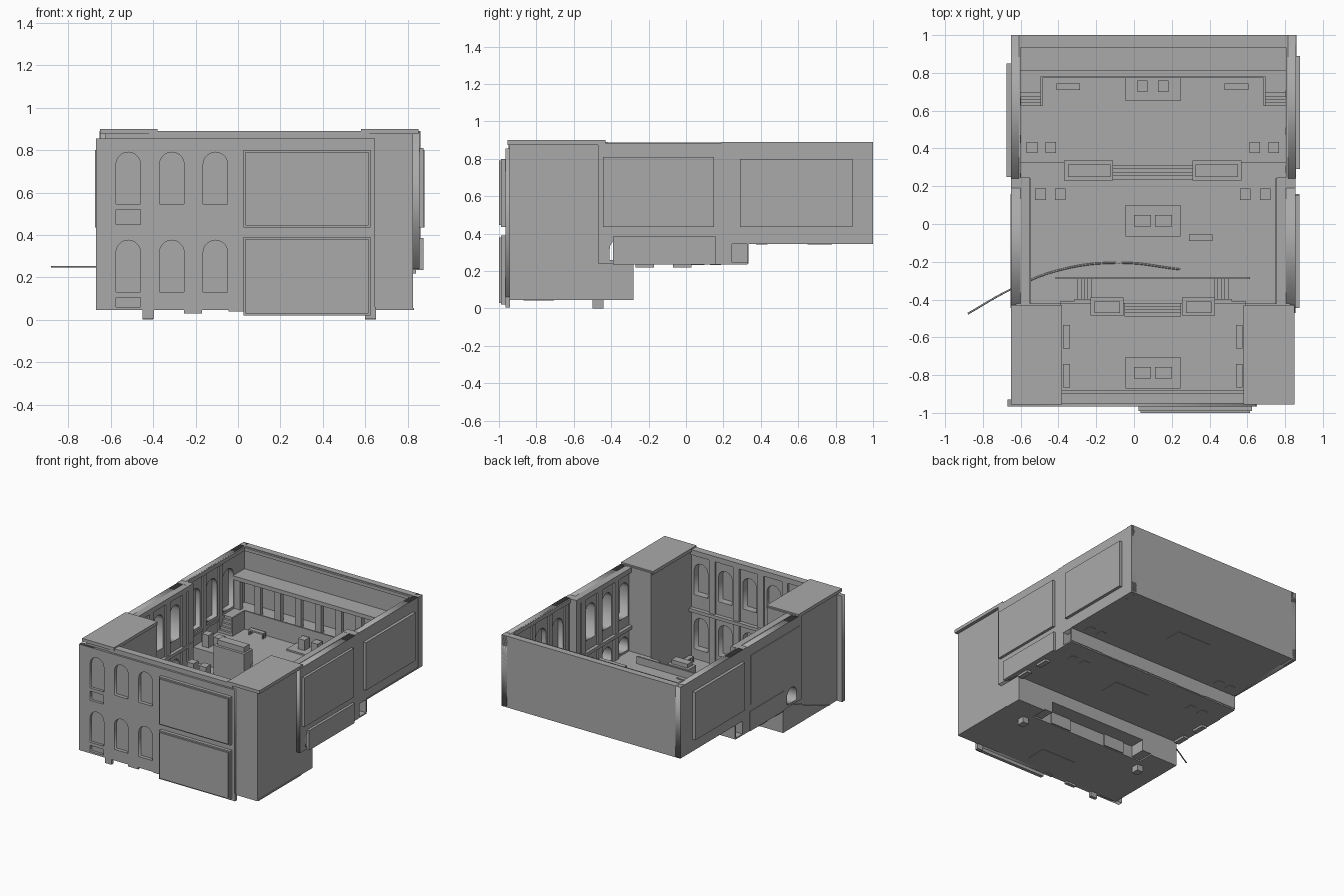
import bpy, math
from mathutils import Matrix

stone = bpy.data.materials.new("grey stone")
stone.diffuse_color = (0.4, 0.4, 0.4, 1)


def mesh_object(name, mesh):
    ob = bpy.data.objects.new(name, mesh)
    mesh.materials.clear()
    mesh.materials.append(stone)
    bpy.context.collection.objects.link(ob)
    return ob


def box(name, x0, x1, y0, y1, z0, z1):
    v = [(x, y, z) for x in (x0, x1) for y in (y0, y1) for z in (z0, z1)]
    f = [(0, 1, 3, 2), (4, 6, 7, 5), (0, 4, 5, 1), (2, 3, 7, 6), (0, 2, 6, 4), (1, 5, 7, 3)]
    me = bpy.data.meshes.new(name)
    me.from_pydata(v, [], f)
    return mesh_object(name, me)


def pair(name, x0, x1, *rest):
    """Box on the left plus its mirror about the hall's axis x = 0.1."""
    box("left_" + name, x0, x1, *rest)
    box("right_" + name, 0.2 - x1, 0.2 - x0, *rest)


def rect(u0, u1, v0, v1):
    return [(u0, v0), (u1, v0), (u1, v1), (u0, v1)]


def arch(c, w, v0, v1):
    r = w / 2
    top = [(c + r * math.cos(math.pi * i / 10), v1 - r + r * math.sin(math.pi * i / 10)) for i in range(11)]
    return [(c - r, v0), (c + r, v0)] + top


def pierced_wall(name, outline, holes, axis, a, b):
    """Flat wall with holes, standing between a and b along the given axis."""
    cu = bpy.data.curves.new(name, 'CURVE')
    cu.dimensions, cu.fill_mode, cu.extrude = '2D', 'BOTH', (b - a) / 2
    for loop in [outline] + holes:
        sp = cu.splines.new('POLY')
        sp.points.add(len(loop) - 1)
        for p, (u, v) in zip(sp.points, loop):
            p.co = (u, v, 0, 1)
        sp.use_cyclic_u = True
    tmp = bpy.data.objects.new(name, cu)
    bpy.context.collection.objects.link(tmp)
    dg = bpy.context.evaluated_depsgraph_get()
    me = bpy.data.meshes.new_from_object(tmp.evaluated_get(dg))
    bpy.data.objects.remove(tmp)
    m = (a + b) / 2
    if axis == 'y':
        me.transform(Matrix(((1, 0, 0, 0), (0, 0, -1, m), (0, 1, 0, 0), (0, 0, 0, 1))))
    else:
        me.transform(Matrix(((0, 0, 1, m), (1, 0, 0, 0), (0, 1, 0, 0), (0, 0, 0, 1))))
    return mesh_object(name, me)


# floors, stepping up from front to back
box("front_floor", -0.62, 0.83, -0.94, -0.42, 0.045, 0.055)
box("stair_landing", -0.39, 0.59, -0.40, -0.28, 0.14, 0.15)
box("landing_riser", -0.39, 0.59, -0.42, -0.40, 0.045, 0.15)
box("landing_back_wall", -0.39, 0.59, -0.29, -0.28, 0.14, 0.285)
box("middle_floor", -0.65, 0.855, -0.28, 0.33, 0.235, 0.245)
box("back_riser", -0.65, 0.855, 0.325, 0.335, 0.245, 0.355)
box("back_floor", -0.65, 0.86, 0.33, 1.0, 0.345, 0.355)

# towers beside the front hall
pair("tower", -0.625, -0.39, -0.945, -0.42, 0.045, 0.89)
pair("tower_base", -0.625, -0.39, -0.42, -0.28, 0.045, 0.245)
pair("tower_cap", -0.65, -0.38, -0.955, -0.43, 0.875, 0.90)
pair("landing_side", -0.39, -0.315, -0.41, -0.28, 0.055, 0.245)
pair("underside_post", -0.45, -0.40, -0.50, -0.44, 0.0, 0.05)

# front facade with two rows of arched windows
fc = [-0.5175 + 0.2055 * k for k in range(6)]
holes = [rect(-0.575, -0.46, 0.45, 0.52), rect(-0.575, -0.46, 0.06, 0.105)]
for c in fc:
    holes += [arch(c, 0.116, 0.13, 0.375), arch(c, 0.116, 0.545, 0.79)]
pierced_wall("front_facade", rect(-0.67, 0.645, 0.045, 0.855), holes, 'y', -0.965, -0.93)
holes = [h for c in fc[1:] for h in (arch(c, 0.116, 0.13, 0.375), arch(c, 0.116, 0.545, 0.79))]
pierced_wall("front_inner_wall", rect(-0.39, 0.59, 0.05, 0.86), holes, 'y', -0.93, -0.91)
box("front_window_backing", -0.625, 0.0, -0.938, -0.932, 0.05, 0.85)
box("front_wall_cornice", -0.42, 0.62, -0.95, -0.895, 0.85, 0.89)
box("front_gallery_ledge", -0.39, 0.59, -0.91, -0.88, 0.42, 0.445)
for z0, z1 in ((0.02, 0.39), (0.435, 0.80)):
    box("front_outer_panel", 0.025, 0.625, -0.99, -0.965, z0, z1)
    box("front_panel_face", 0.035, 0.615, -1.0, -0.99, z0 + 0.01, z1 - 0.01)
for i in range(4):
    x = fc[1] + 0.103 + 0.2055 * i
    box("front_pilaster", x - 0.025, x + 0.025, -0.91, -0.895, 0.055, 0.85)
for x0, x1, z in ((-0.45, -0.395, 0.005), (-0.255, -0.17, 0.03), (-0.045, 0.025, 0.04), (0.60, 0.65, 0.005)):
    box("facade_pier_foot", x0, x1, -0.965, -0.94, z, 0.06)

# side walls: two-storey middle part, one-storey back part
for side in ("left", "right"):
    left = side == "left"
    X = (lambda x: x) if left else (lambda x: 0.205 - x)

    def sbox(name, xa, xb, *rest):
        box(side + "_" + name, min(X(xa), X(xb)), max(X(xa), X(xb)), *rest)

    mid = [-0.35, -0.15, 0.05]
    back = [0.35, 0.55, 0.75] if left else [0.39, 0.59, 0.79]
    holes = [h for c in mid for h in (arch(c, 0.116, 0.26, 0.375), arch(c, 0.116, 0.52, 0.79))]
    xa, xb = sorted((X(-0.65), X(-0.57)))
    pierced_wall(side + "_middle_wall", rect(-0.47, 0.24, 0.24, 0.885), holes, 'x', xa, xb)
    xa, xb = sorted((X(-0.652), X(-0.61)))
    pierced_wall(side + "_back_wall", rect(0.24, 1.0, 0.345, 0.89),
                 [arch(c, 0.13, 0.48, 0.79) for c in back], 'x', xa, xb)
    # outer window panels
    d = -0.655 if left else -0.67
    sbox("middle_panel", -0.645, d, -0.445, 0.15, 0.435, 0.81)
    sbox("back_panel", -0.65, -0.675, back[0] - 0.10, back[2] + 0.10, 0.435, 0.80)
    sbox("lower_panel", -0.645, d, -0.25 if left else -0.39, 0.16, 0.235, 0.385)
    # inner trim
    sbox("middle_gallery_ledge", -0.58, -0.545, -0.42, 0.24, 0.42, 0.445)
    sbox("middle_cornice", -0.60, -0.55, -0.42, 0.24, 0.85, 0.888)
    sbox("back_cornice", -0.62, -0.60, 0.24, 0.95, 0.86, 0.889)
    sbox("back_dado", -0.615, -0.60, 0.33, 0.70, 0.44, 0.46)
    sbox("hall_corner_pier", -0.65, -0.55, 0.19, 0.245, 0.24, 0.889)
    for y in (-0.25, -0.05, 0.15):
        sbox("middle_pilaster", -0.575, -0.555, y - 0.025, y + 0.025, 0.245, 0.86)
    for c in back:
        sbox("back_pilaster", -0.615, -0.597, c - 0.12, c - 0.08, 0.355, 0.86)

# back wall with covered walkway and colonnade
box("rear_wall", -0.65, 0.86, 0.95, 1.0, 0.345, 0.89)
box("rear_cornice", -0.61, 0.81, 0.935, 0.955, 0.86, 0.885)
box("walkway", -0.61, 0.81, 0.78, 0.95, 0.35, 0.46)
box("walkway_roof", -0.61, 0.81, 0.81, 0.95, 0.685, 0.715)
for i in range(9):
    x = -0.585 + i * 0.17125
    box("colonnade_post", x - 0.025, x + 0.025, 0.825, 0.86, 0.46, 0.69)
box("walkway_parapet", -0.485, 0.685, 0.772, 0.784, 0.355, 0.495)
pair("walkway_corner", -0.61, -0.485, 0.71, 0.78, 0.35, 0.46)
pair("walkway_stair_rail", -0.495, -0.485, 0.625, 0.78, 0.355, 0.495)

# stairs
N = 5
for i in range(N):
    t, s = i / N, (i + 1) / N
    box("back_stair", -0.11, 0.31, 0.235 + 0.095 * t, 0.33, 0.24 + 0.115 * t, 0.24 + 0.115 * s)
    box("front_stair", -0.05, 0.25, -0.49 + 0.09 * t, -0.40, 0.05 + 0.1 * t, 0.05 + 0.1 * s)
    pair("side_stair", -0.315, -0.225 - 0.09 * t, -0.40, -0.29, 0.15 + 0.095 * t, 0.15 + 0.095 * s)
    pair("walkway_stair", -0.61, -0.495, 0.625 + 0.085 * t, 0.71, 0.355 + 0.105 * t, 0.355 + 0.105 * s)
box("stair_railing", -0.415, 0.615, -0.292, -0.28, 0.245, 0.30)

# stair flank blocks with raised tops
pair("back_stair_flank", -0.37, -0.11, 0.23, 0.335, 0.24, 0.47)
pair("back_flank_top", -0.35, -0.125, 0.25, 0.315, 0.47, 0.51)
pair("front_stair_flank", -0.23, -0.055, -0.485, -0.39, 0.05, 0.25)
pair("front_flank_top", -0.21, -0.075, -0.47, -0.41, 0.25, 0.28)

# low plinths each carrying two display cases
for y0, y1, z, w, h in ((0.65, 0.78, 0.355, 0.055, 0.09), (-0.065, 0.10, 0.245, 0.09, 0.08), (-0.87, -0.705, 0.055, 0.09, 0.08)):
    box("plinth", -0.045, 0.245, y0, y1, z - 0.012, z + 0.012)
    c = (y0 + y1) / 2 + (0.015 if w < 0.06 else 0)
    pair("display_case", 0.045 - w / 2, 0.045 + w / 2, c - 0.03, c + 0.03, z, z + h)

# square stands along the side walls
for x, y, z in ((-0.54, 0.405, 0.355), (-0.44, 0.405, 0.355), (-0.495, 0.158, 0.245), (-0.39, 0.158, 0.245)):
    pair("stand", x - 0.028, x + 0.028, y - 0.03, y + 0.03, z - 0.012, z + 0.095)


# benches on four legs
def bench(x0, x1, y0, y1, z):
    box("bench_seat", x0, x1, y0, y1, z + 0.03, z + 0.042)
    for x in (x0, x1 - 0.01):
        for y in (y0, y1 - 0.01):
            box("bench_leg", x, x + 0.01, y, y + 0.01, z - 0.005, z + 0.03)


for b in ((-0.41, -0.285, 0.71, 0.745, 0.355), (0.48, 0.605, 0.71, 0.745, 0.355), (0.29, 0.415, -0.09, -0.055, 0.245)):
    bench(*b)
for x in (-0.375, 0.54):
    for y in (-0.66, -0.865):
        bench(x, x + 0.035, y, y + 0.125, 0.055)

# feet under the middle floor
for y in (-0.22, -0.02):
    pair("floor_foot", -0.64, -0.60, y - 0.05, y + 0.05, 0.218, 0.24)

# cable running out through the left wall
cu = bpy.data.curves.new("cable", 'CURVE')
cu.dimensions, cu.bevel_depth, cu.bevel_resolution, cu.resolution_u = '3D', 0.005, 1, 6
cu.use_fill_caps = True
pts = [(-0.88, -0.475), (-0.65, -0.345), (-0.40, -0.245), (-0.08, -0.205), (0.245, -0.24)]
sp = cu.splines.new('BEZIER')
sp.bezier_points.add(len(pts) - 1)
for p, (x, y) in zip(sp.bezier_points, pts):
    p.co = (x, y, 0.25)
    p.handle_left_type = p.handle_right_type = 'AUTO'
tmp = bpy.data.objects.new("cable_path", cu)
bpy.context.collection.objects.link(tmp)
me = bpy.data.meshes.new_from_object(tmp.evaluated_get(bpy.context.evaluated_depsgraph_get()))
bpy.data.objects.remove(tmp)
mesh_object("cable", me)
